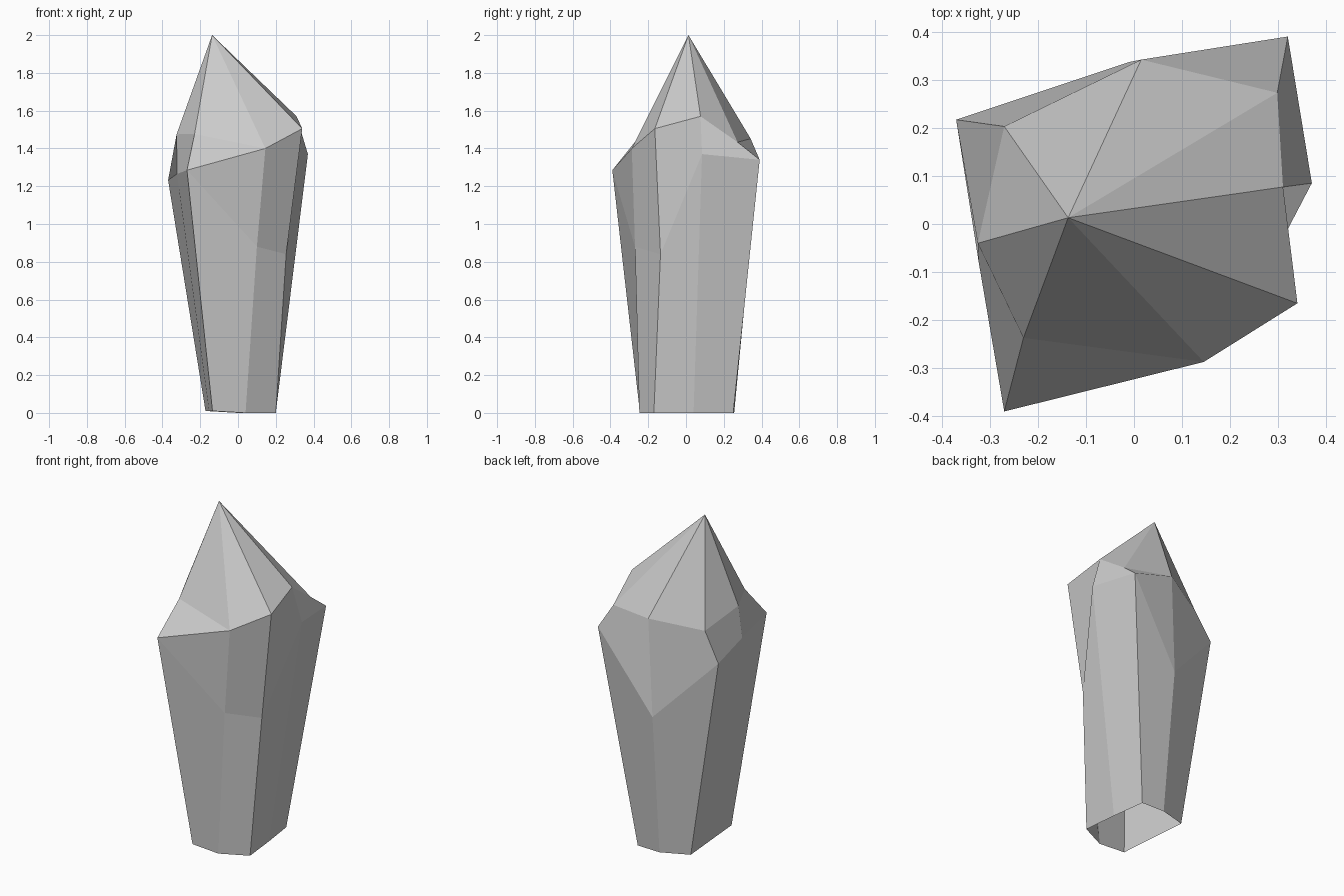
import bpy, bmesh

if "Cube" in bpy.data.objects:
    bpy.data.objects.remove(bpy.data.objects["Cube"])

# Cross-section loops, counter-clockwise from the front-left corner
base = [(-.135, -.245, .01), (.04, -.247, 0), (.20, -.17, 0), (.178, .04, 0),
        (.15, .25, 0), (0, .255, 0), (-.172, .20, .01), (-.153, -.025, .01)]
shoulder = [(-.27, -.39, 1.285), (.10, -.27, .88), (.255, -.135, .84), (.37, .085, 1.37),
            (.32, .39, 1.34), (-.01, .337, .857), (-.37, .217, 1.232), (-.323, -.08, 1.265)]
crown = [(-.23, -.237, 1.476), (.145, -.287, 1.40), (.34, -.165, 1.505), (.31, .077, 1.57),
         (.298, .273, 1.433), (.015, .342, 1.452), (-.27, .203, 1.40), (-.325, -.04, 1.475)]
tip = (-.137, .013, 2)

bm = bmesh.new()
b, s, c = [[bm.verts.new(p) for p in loop] for loop in (base, shoulder, crown)]
apex = bm.verts.new(tip)
n = len(base)

for i in range(n):
    j = (i + 1) % n
    # tapering shaft, open underneath
    bm.faces.new((b[i], b[j], s[j], s[i]))
    # chipped shoulder facets; the front one has a ridge
    if i == 0:
        bm.faces.new((s[i], s[j], c[j]))
        bm.faces.new((s[i], c[j], c[i]))
    else:
        bm.faces.new((s[i], s[j], c[j], c[i]))
    # pointed crown
    bm.faces.new((c[i], c[j], apex))

mesh = bpy.data.meshes.new("crystal_shard")
bm.to_mesh(mesh)
bm.free()
bpy.context.collection.objects.link(bpy.data.objects.new("crystal_shard", mesh))
